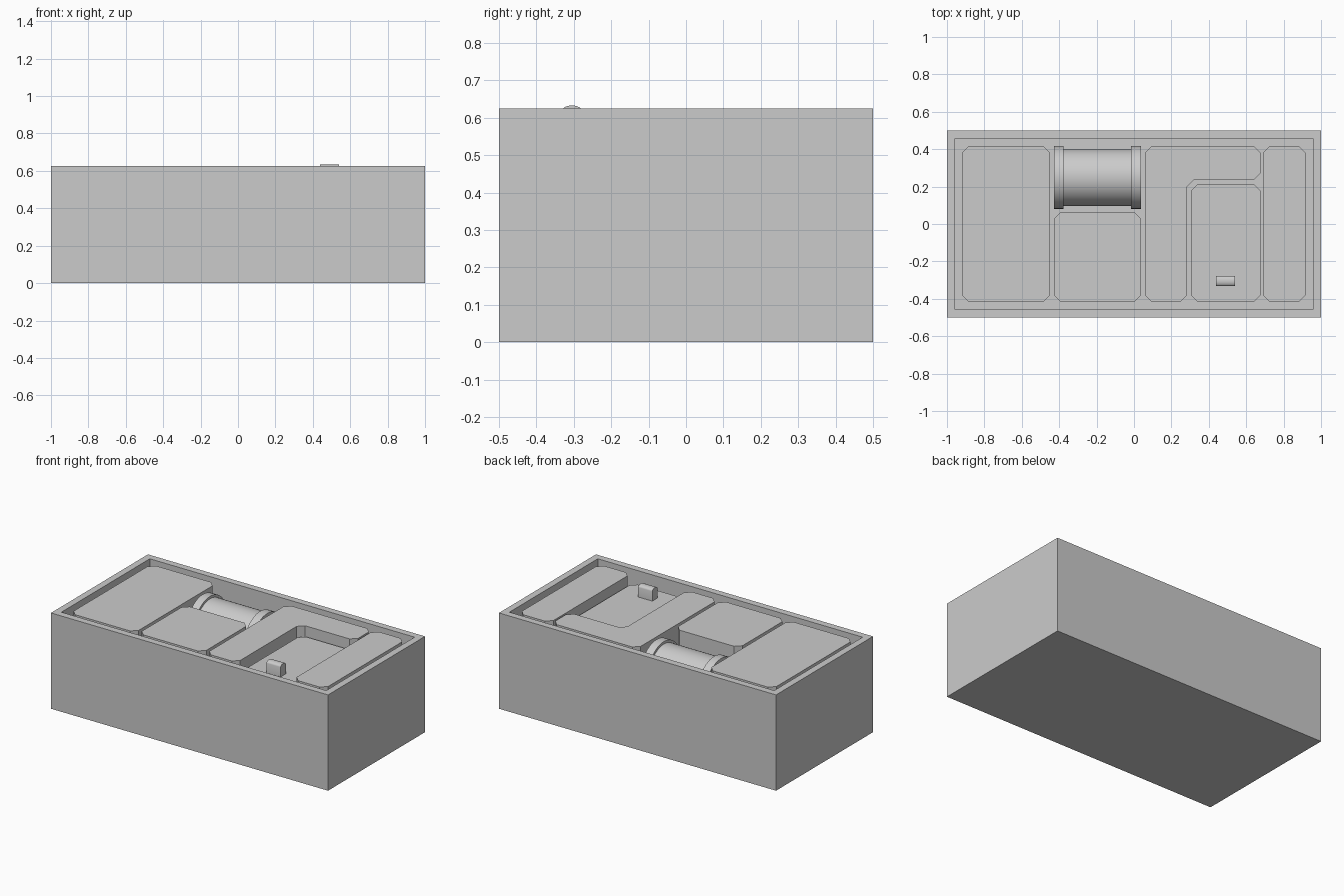
import bpy, bmesh, math
from mathutils import Vector

if "Cube" in bpy.data.objects:
    bpy.data.objects.remove(bpy.data.objects["Cube"])

TOP, FLOOR, WALL = 0.625, 0.27, 0.0625
BLOCK_TOP = 0.613


def finish(name, bm):
    bmesh.ops.recalc_face_normals(bm, faces=bm.faces)
    mesh = bpy.data.meshes.new(name)
    bm.to_mesh(mesh)
    bm.free()
    ob = bpy.data.objects.new(name, mesh)
    bpy.context.collection.objects.link(ob)
    return ob


def smooth(ob):
    bpy.ops.object.select_all(action='DESELECT')
    ob.select_set(True)
    bpy.context.view_layer.objects.active = ob
    bpy.ops.object.shade_smooth_by_angle(angle=math.radians(35))


def prism(name, points, direction):
    """Extrude a closed outline along a direction."""
    bm = bmesh.new()
    face = bm.faces.new([bm.verts.new(p) for p in points])
    ext = bmesh.ops.extrude_face_region(bm, geom=[face], use_keep_orig=True)
    verts = [g for g in ext["geom"] if isinstance(g, bmesh.types.BMVert)]
    bmesh.ops.translate(bm, verts=verts, vec=direction)
    return finish(name, bm)


def block(name, outline, top=BLOCK_TOP, cut=0.036):
    """Upright block whose outline corners are chamfered."""
    pts = [Vector((x, y, FLOOR)) for x, y in outline]
    chamfered = []
    for i, p in enumerate(pts):
        for q in (pts[i - 1], pts[(i + 1) % len(pts)]):
            chamfered.append(p + (q - p).normalized() * cut)
    return prism(name, chamfered, (0, 0, top - FLOOR))


def rect(x0, x1, y0, y1):
    return [(x0, y0), (x1, y0), (x1, y1), (x0, y1)]


# open case: solid box with the top inset and sunk
bm = bmesh.new()
bmesh.ops.create_cube(bm, size=1)
bmesh.ops.scale(bm, vec=(2, 1, TOP), verts=bm.verts)
bmesh.ops.translate(bm, vec=(0, 0, TOP / 2), verts=bm.verts)
bm.faces.ensure_lookup_table()
lid = max(bm.faces, key=lambda f: f.calc_center_median().z)
bmesh.ops.inset_region(bm, faces=[lid], thickness=WALL)
ext = bmesh.ops.extrude_discrete_faces(bm, faces=[lid])
bmesh.ops.translate(bm, vec=(0, 0, FLOOR - TOP), verts=ext["faces"][0].verts)
finish("case", bm)

# packed blocks
Y = 0.417
block("left_block", rect(-0.92, -0.45, -Y, Y))
block("middle_block", rect(-0.428, 0.038, -Y, 0.064))
block("hooked_block", [(0.06, -Y), (0.283, -Y), (0.283, 0.236),
                       (0.677, 0.236), (0.677, Y), (0.06, Y)])
block("low_block", rect(0.305, 0.677, -Y, 0.214), top=0.555)
block("right_block", rect(0.69, 0.918, -Y, Y))


# spool lying along x: turned profile (x, radius)
def spool(name, profile, y, z, sides=48):
    bm = bmesh.new()
    rings = []
    for x, r in profile:
        rings.append([bm.verts.new((x, y + r * math.cos(a), z + r * math.sin(a)))
                      for a in (2 * math.pi * i / sides for i in range(sides))])
    for a, b in zip(rings, rings[1:]):
        for i in range(sides):
            j = (i + 1) % sides
            bm.faces.new((a[i], a[j], b[j], b[i]))
    bm.faces.new(rings[0])
    bm.faces.new(rings[-1])
    smooth(finish(name, bm))


spool("spool", [(-0.428, 0.168), (-0.376, 0.168), (-0.376, 0.152),
                (-0.015, 0.152), (-0.015, 0.168), (0.038, 0.168)], 0.249, 0.446)

# switch with an arched top, on the low block
half, rise, shoulder = 0.027, 0.015, 0.618
arch = [(0.438, -0.305 - half, 0.55), (0.438, -0.305 + half, 0.55)]
for i in range(9):
    a = math.pi * i / 8
    arch.append((0.438, -0.305 + half * math.cos(a), shoulder + rise * math.sin(a)))
smooth(prism("switch", arch, (0.102, 0, 0)))
